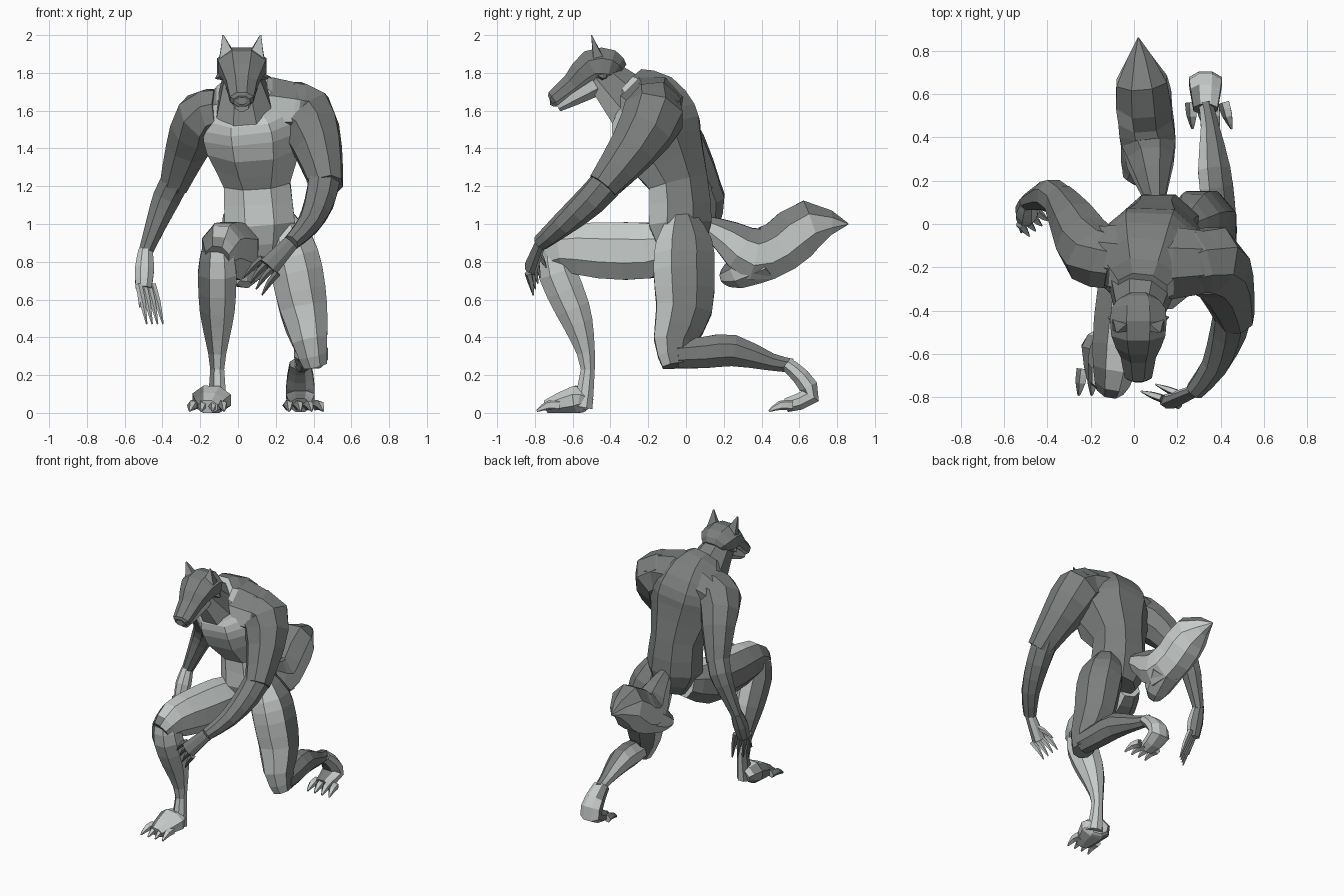
import bpy, bmesh, math
from mathutils import Vector

if "Cube" in bpy.data.objects:
    bpy.data.objects.remove(bpy.data.objects["Cube"], do_unlink=True)

LEFT, BACK, UP = Vector((1, 0, 0)), Vector((0, 1, 0)), Vector((0, 0, 1))
RIGHT, FRONT, DOWN = -LEFT, -BACK, -UP


def material(name, shade):
    mat = bpy.data.materials.new(name)
    mat.use_nodes = True
    color = (shade * .95, shade, shade * .98, 1)
    mat.diffuse_color = color
    mat.node_tree.nodes["Principled BSDF"].inputs["Base Color"].default_value = color
    return mat


FUR = [material("dark grey fur", .21), material("pale grey fur", .6)]


def smooth_path(x_start, x_end, bow, profile):
    """Turn a side profile of (y, z, radius) into points with a rounded midpoint between each pair."""
    last = len(profile) - 1
    knots = []
    for i, p in enumerate(profile):
        t = i / last
        x = x_start + (x_end - x_start) * t + bow * math.sin(math.pi * t)
        knots.append(Vector((x, *p)))
    path = [knots[0]]
    for i in range(last):
        before, after = knots[max(i - 1, 0)], knots[min(i + 2, last)]
        middle = (knots[i] + knots[i + 1]) / 2
        path += [middle + (middle - (before + after) / 2) / 8, knots[i + 1]]
    return path


def loft(name, x_start, x_end, profile, wide=1, bow=0, axis=LEFT, pale=None, limit=.05, sides=8):
    """Skin oval rings along a profile; faces turned toward the pale direction get pale fur."""
    path = smooth_path(x_start, x_end, bow, profile)
    centers = [Vector(p[:3]) for p in path]
    bm = bmesh.new()
    loops = []
    for i, center in enumerate(centers):
        along = (centers[min(i + 1, len(path) - 1)] - centers[max(i - 1, 0)]).normalized()
        u = (axis - along * axis.dot(along)).normalized()
        v = along.cross(u)
        radius = max(path[i][3], .003)
        loop = []
        for k in range(sides):
            angle = math.tau * (k + .5) / sides
            point = center + radius * (u * math.cos(angle) * wide + v * math.sin(angle))
            point.z = max(point.z, 0)
            loop.append(bm.verts.new(point))
        loops.append(loop)
    for low, high in zip(loops, loops[1:]):
        for k in range(sides):
            n = (k + 1) % sides
            bm.faces.new((low[k], low[n], high[n], high[k]))
    bm.faces.new(loops[0])
    bm.faces.new(loops[-1])
    bmesh.ops.recalc_face_normals(bm, faces=bm.faces)
    bm.normal_update()
    if pale:
        for face in bm.faces:
            face.material_index = int(face.normal.dot(pale.normalized()) > limit)
    mesh = bpy.data.meshes.new(name)
    bm.to_mesh(mesh)
    bm.free()
    for mat in FUR:
        mesh.materials.append(mat)
    bpy.context.collection.objects.link(bpy.data.objects.new(name, mesh))


def fan(name, root, tip, step, count=4, size=.02, axis=LEFT, pale=None, limit=-.2):
    """A fan of gently arched, tapering fingers or toes."""
    for i in range(count):
        offset = Vector(step) * (i - (count - 1) / 2)
        start, end = Vector(root) + offset, Vector(tip) + offset * 1.2
        arch = (start + end) / 2 + UP * size / 2
        loft(f"{name}_{i + 1}", start.x, end.x,
             [(start.y, start.z, size), (arch.y, arch.z, size * .85), (end.y, end.z, size / 5)],
             axis=axis, pale=pale, limit=limit, sides=5)


# Torso, shoulder girdle and neck
loft("torso", .13, .04,
     [(-.01, .84, .11), (-.03, 1, .18), (-.04, 1.22, .17), (-.13, 1.42, .24), (-.17, 1.55, .25),
      (-.22, 1.66, .2), (-.3, 1.74, .11)], wide=1.12, pale=FRONT, limit=.3)
loft("shoulder_girdle", -.22, .38, [(-.12, 1.55, .12), (-.16, 1.59, .17), (-.18, 1.61, .18), (-.17, 1.59, .14)],
     axis=BACK, pale=FRONT, limit=.8)
loft("neck", .04, .02, [(-.25, 1.6, .17), (-.45, 1.8, .1)], pale=FRONT + DOWN / 2, limit=.3)

# Head, jaw, ears and cheek tufts
middle = .02
loft("head", middle, middle,
     [(-.35, 1.8, .06), (-.4, 1.83, .1), (-.5, 1.83, .1), (-.6, 1.74, .065), (-.7, 1.66, .05), (-.72, 1.65, .02)],
     wide=1.35, pale=DOWN, limit=.5)
loft("jaw", middle, middle, [(-.48, 1.74, .07), (-.6, 1.67, .05), (-.68, 1.62, .03)],
     wide=1.3, pale=DOWN, limit=0)
for label, side in (("left", 1), ("right", -1)):
    loft(label + "_ear", middle + side * .07, middle + side * .1, [(-.46, 1.86, .045), (-.5, 2, 0)],
         wide=1.7, pale=FRONT, limit=.2, sides=4)
    loft(label + "_cheek_tuft", middle + side * .06, middle + side * .14, [(-.45, 1.81, .07), (-.43, 1.77, 0)],
         axis=BACK, sides=5)

# Left arm, reaching forward across the knee
loft("left_upper_arm", .25, .47,
     [(-.2, 1.62, .14), (-.17, 1.58, .17), (-.28, 1.4, .135), (-.44, 1.2, .09)], bow=.03, axis=BACK)
loft("left_forearm", .46, .28, [(-.38, 1.26, .09), (-.5, 1.13, .085), (-.65, 1, .065), (-.77, .9, .045)],
     bow=.04, axis=BACK)
palm = BACK + DOWN / 2 + RIGHT / 3
loft("left_hand", .28, .16, [(-.77, .9, .045), (-.82, .77, .06)], wide=.6, axis=BACK, pale=palm, limit=.3)
fan("left_finger", (.17, -.82, .78), (.08, -.79, .67), (.026, -.01, -.026), axis=BACK, pale=palm)
fan("left_thumb", (.22, -.79, .84), (.1, -.74, .77), UP, count=1, axis=BACK, pale=palm)

# Right arm, hanging out to the side
loft("right_upper_arm", -.1, -.34,
     [(-.18, 1.59, .13), (-.14, 1.56, .15), (0, 1.4, .12), (.11, 1.2, .08)], bow=-.01, axis=BACK)
loft("right_forearm", -.32, -.49, [(.08, 1.25, .08), (.13, 1.14, .08), (.12, 1, .06), (.1, .85, .04)],
     axis=BACK)
palm = FRONT + LEFT / 2
loft("right_hand", -.49, -.5, [(.1, .86, .04), (.06, .76, .055), (.03, .66, .045)],
     axis=BACK, pale=palm, limit=-.1)
fan("right_finger", (-.49, .03, .68), (-.44, -.02, .47), (.024, .02, 0), axis=BACK, pale=palm)
fan("right_thumb", (-.52, .05, .74), (-.52, -.04, .56), UP, count=1, axis=BACK, pale=palm)

# Left leg, kneeling
loft("left_thigh", .23, .41,
     [(-.02, 1.04, .08), (-.01, .9, .16), (-.01, .75, .175), (-.01, .55, .16), (-.06, .38, .12), (-.05, .25, .08)],
     wide=.85, bow=.01, pale=FRONT * 1.5 + RIGHT)
loft("left_shin", .41, .33, [(-.05, .31, .08), (.1, .32, .09), (.25, .33, .09), (.45, .27, .05), (.56, .25, .04)],
     wide=.9, pale=RIGHT, limit=.6)
loft("left_foot", .33, .33, [(.53, .26, .04), (.61, .19, .05), (.66, .09, .055), (.53, .04, .04)],
     wide=1.5, pale=BACK + LEFT + DOWN / 2, limit=-.2)
fan("left_toe", (.34, .56, .04), (.36, .44, .01), LEFT / 20, size=.03, pale=LEFT)

# Right leg, planted in front
shin_x = -.11
loft("right_thigh", .03, shin_x,
     [(-.04, .9, .11), (-.2, .86, .16), (-.45, .86, .16), (-.66, .87, .13), (-.76, .82, .08)],
     wide=.85, bow=-.02, pale=LEFT + UP / 2 + BACK / 2)
loft("right_shin", shin_x, shin_x,
     [(-.7, .86, .09), (-.68, .74, .11), (-.6, .55, .1), (-.55, .4, .07), (-.52, .23, .04), (-.55, .03, .06)],
     pale=LEFT, limit=-.2)
loft("right_foot", -.12, -.16, [(-.52, .06, .05), (-.58, .07, .08), (-.74, .03, .04)],
     wide=1.4, pale=LEFT, limit=-.3)
fan("right_toe", (-.16, -.67, .04), (-.165, -.79, .01), LEFT / 20, size=.03, pale=LEFT)

# Bushy tail, dark along the top, with a ragged tuft near the root
loft("tail", .1, .02,
     [(.1, 1, .05), (.22, .93, .1), (.36, .84, .15), (.5, .88, .15), (.66, 1, .14), (.86, 1, 0)],
     wide=.9, pale=DOWN, limit=-.5)
loft("tail_tuft", .06, -.02, [(.42, .82, .13), (.27, .74, .09), (.2, .72, .04)], pale=DOWN, limit=-.3)
